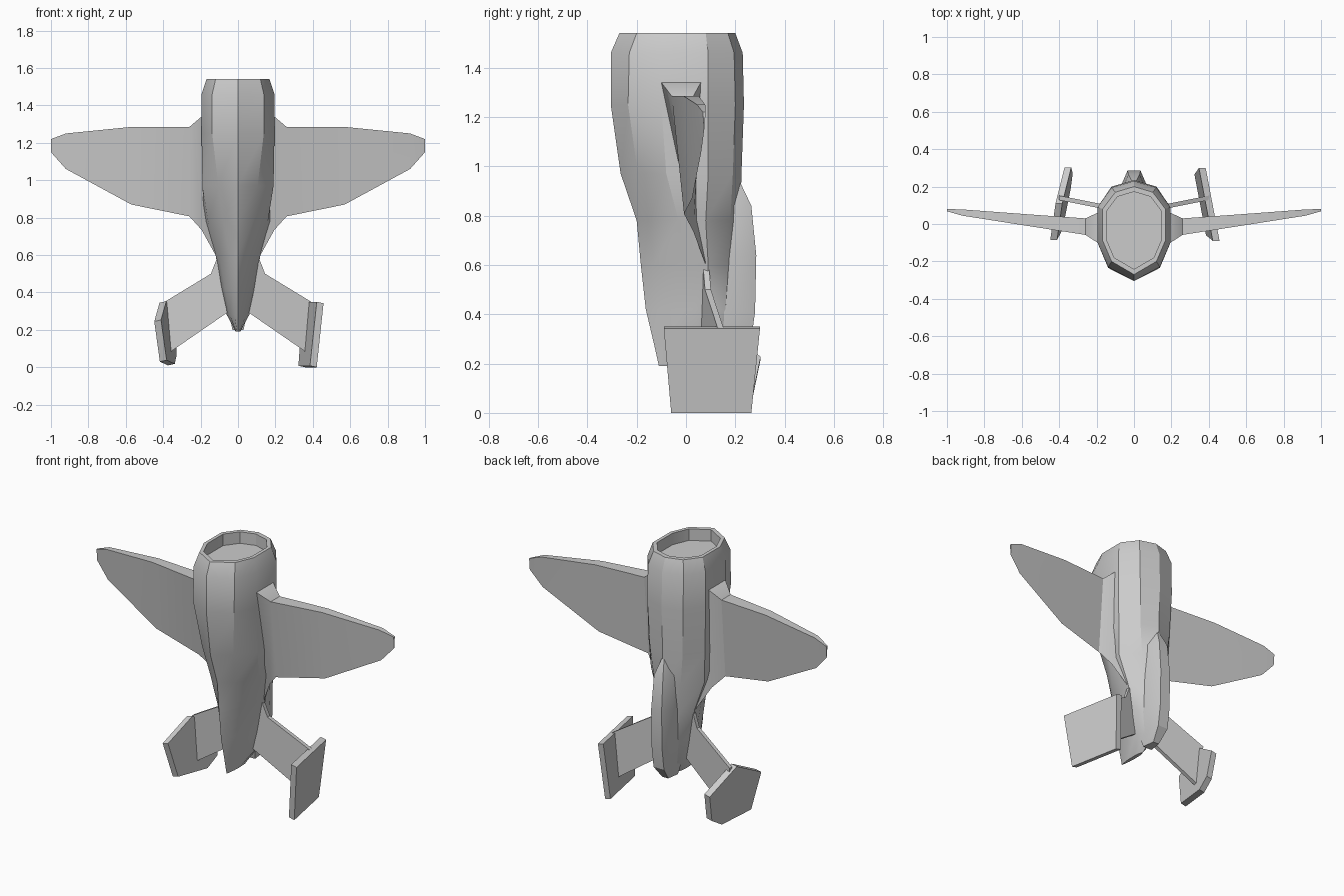
import bpy, bmesh

if "Cube" in bpy.data.objects:
    bpy.data.objects.remove(bpy.data.objects["Cube"])

grey = bpy.data.materials.new("plain_grey")
grey.diffuse_color = (0.6, 0.6, 0.6, 1)
grey.use_nodes = True
grey.node_tree.nodes["Principled BSDF"].inputs["Base Color"].default_value = grey.diffuse_color


def finish(name, bm, mirror=False):
    """Turn a bmesh into a named, shaded object, optionally mirrored in x."""
    bmesh.ops.remove_doubles(bm, verts=bm.verts, dist=0.0005)
    bmesh.ops.recalc_face_normals(bm, faces=bm.faces)
    me = bpy.data.meshes.new(name)
    bm.to_mesh(me)
    bm.free()
    ob = bpy.data.objects.new(name, me)
    bpy.context.collection.objects.link(ob)
    me.materials.append(grey)
    bpy.ops.object.select_all(action='DESELECT')
    ob.select_set(True)
    bpy.context.view_layer.objects.active = ob
    bpy.ops.object.shade_smooth_by_angle(angle=0.5)
    if mirror:
        ob.modifiers.new("Mirror", 'MIRROR').use_mirror_merge = False
    return ob


def loft(name, rings, mirror=False):
    """Skin a list of closed rings and cap both ends."""
    bm = bmesh.new()
    vs = [[bm.verts.new(p) for p in r] for r in rings]
    n = len(rings[0])
    for a, b in zip(vs, vs[1:]):
        for i in range(n):
            j = (i + 1) % n
            bm.faces.new((a[i], a[j], b[j], b[i]))
    bm.faces.new(vs[0])
    bm.faces.new(vs[-1])
    return finish(name, bm, mirror)


def half_ring(z, front, pts, back):
    """Symmetric ring from a front point, right-side points and a back point."""
    return ([(0, front, z)] + [(x, y, z) for x, y in pts] + [(0, back, z)]
            + [(-x, y, z) for x, y in reversed(pts)])


# Fuselage: ten-sided sections from tail to nose
sections = [
    (.19, -.11, [(.005, -.09), (.01, -.05), (.012, 0), (.01, .05)], .08),
    (.28, -.13, [(.02, -.09), (.045, 0), (.06, .08), (.045, .15)], .19),
    (.42, -.163, [(.03, -.11), (.07, 0), (.09, .08), (.06, .16)], .2),
    (.60, -.183, [(.045, -.13), (.1, 0), (.12, .09), (.07, .17)], .21),
    (.78, -.2, [(.08, -.15), (.16, -.03), (.18, .08), (.09, .18)], .22),
    (.97, -.265, [(.105, -.195), (.19, -.08), (.19, .09), (.11, .19)], .225),
    (1.25, -.305, [(.138, -.235), (.195, -.1), (.195, .09), (.12, .2)], .235),
    (1.46, -.305, [(.138, -.23), (.195, -.1), (.195, .09), (.12, .195)], .23),
    (1.54, -.27, [(.12, -.2), (.168, -.088), (.168, .08), (.1, .17)], .2),
]
rings = [half_ring(*s) for s in sections]
# Recessed nose opening
for z in (1.54, 1.47):
    rings.append([(x * .88, -.03 + (y + .03) * .88, z) for x, y, _ in rings[8]])
loft("fuselage", rings)

# Spine pod along the lower back
pod = [(.20, .02, .12, .03, .20), (.28, .035, .1, .045, .262),
       (.41, .035, .1, .06, .28), (.64, .035, .1, .065, .285),
       (.84, .03, .12, .06, .265), (.93, .008, .15, .03, .222)]
loft("spine_pod", [[(w, y0, z), (w, y1 - .07, z), (n, y1, z),
                    (-n, y1, z), (-w, y1 - .07, z), (-w, y0, z)]
                   for z, n, y0, w, y1 in pod])

# Wings: blunt leading edge, sharp trailing edge, flared root
stations = [
    (.12, 1.36, -.10, .07, .60, .08),
    (.195, 1.34, -.10, .06, .735, .03),
    (.26, 1.285, -.058, .03, .807, -.008),
    (.57, 1.285, -.01, .052, .87, .025),
    (.92, 1.25, .045, .078, 1.06, .062),
    (1.0, 1.22, .068, .08, 1.15, .074),
]
loft("wing", [[(x, yf, zl), (x, yr, zl), (x, yt, zt)]
              for x, zl, yf, yr, zt, yt in stations], True)

# Tailplanes: thin swept plates rising slightly to the back
plan = [(.09, .64), (.145, .5), (.40, .345), (.365, .08), (.075, .28), (.03, .31)]
loft("tailplane", [[(x, .06 + .2 * x + t, z) for x, z in plan]
                   for t in (-.012, .012)], True)


# Tail fins: canted plates given as y, z outlines, each side its own shape
def fin(name, side, outline):
    def cx(y, z):
        return .365 + .19 * (.3 - y) - .09 * (.34 - z)
    loft(name, [[(side * (cx(y, z) + t), y, z + dz) for y, z in outline]
                for t, dz in ((-.018, .008), (.018, 0))])


fin("right_fin", 1, [(-.09, .342), (.30, .342), (.265, 0), (-.06, 0)])
fin("left_fin", -1, [(.11, .345), (-.085, .245), (-.03, .03), (.19, .01),
                     (.27, .06), (.303, .22)])
